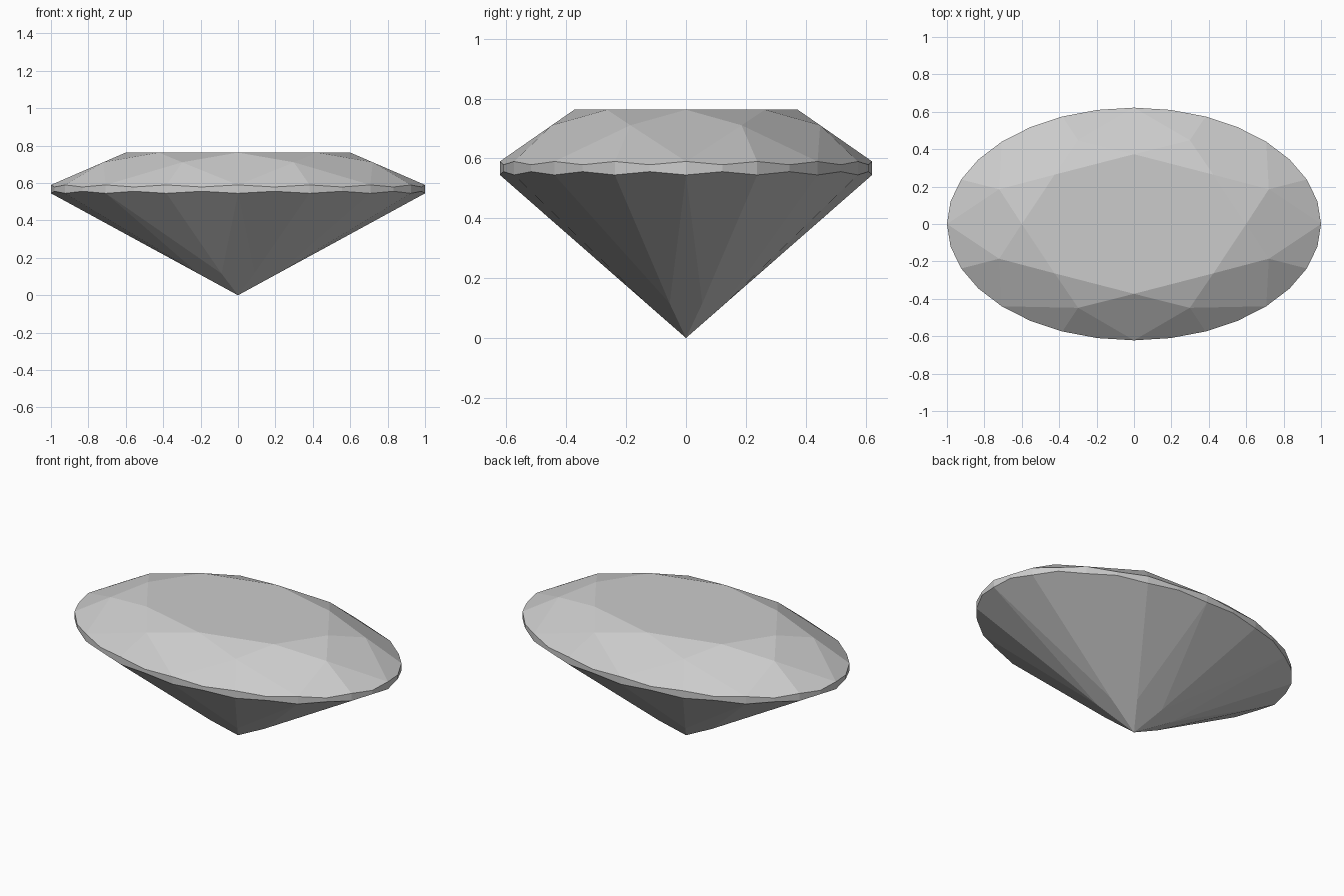
import bpy, bmesh
from math import cos, sin, tau

if "Cube" in bpy.data.objects:
    bpy.data.objects.remove(bpy.data.objects["Cube"])

SQUASH = 0.622  # oval width relative to length
bm = bmesh.new()


def ring(count, radius, heights, offset=0.0):
    """Oval ring of vertices; heights alternate around the ring."""
    verts = []
    for i in range(count):
        a = tau * (i + offset) / count
        z = heights[i % len(heights)]
        verts.append(bm.verts.new((radius * cos(a), SQUASH * radius * sin(a), z)))
    return verts


# Rings from top to bottom
table = ring(8, 0.60, [0.763])
crown = ring(8, 0.78, [0.711], 0.5)
girdle_top = ring(32, 1.0, [0.59, 0.579])
girdle_low = ring(32, 1.0, [0.545, 0.556])
pavilion = ring(8, 0.23, [0.116], 0.5)
culet = bm.verts.new((0, 0, 0))

# Flat table on top
bm.faces.new(table)

# Eight repeats of crown and pavilion facets
for k in range(8):
    n = (k + 1) % 8
    g = [(4 * k + j) % 32 for j in range(5)]
    bm.faces.new((table[k], crown[k], table[n]))                                 # star
    bm.faces.new((table[k], crown[k - 1], girdle_top[g[0]], crown[k]))           # bezel kite
    bm.faces.new((culet, pavilion[k], girdle_low[g[0]], pavilion[k - 1]))        # pavilion kite
    for s in (0, 2):                                                            # girdle halves
        bm.faces.new([crown[k]] + [girdle_top[g[s + j]] for j in range(3)])
        bm.faces.new([pavilion[k]] + [girdle_low[g[s + j]] for j in range(3)])

# Girdle band
for i in range(32):
    n = (i + 1) % 32
    bm.faces.new((girdle_low[i], girdle_low[n], girdle_top[n], girdle_top[i]))

bmesh.ops.recalc_face_normals(bm, faces=bm.faces)
mesh = bpy.data.meshes.new("oval_gemstone")
bm.to_mesh(mesh)
bm.free()
gem = bpy.data.objects.new("oval_gemstone", mesh)
bpy.context.collection.objects.link(gem)
